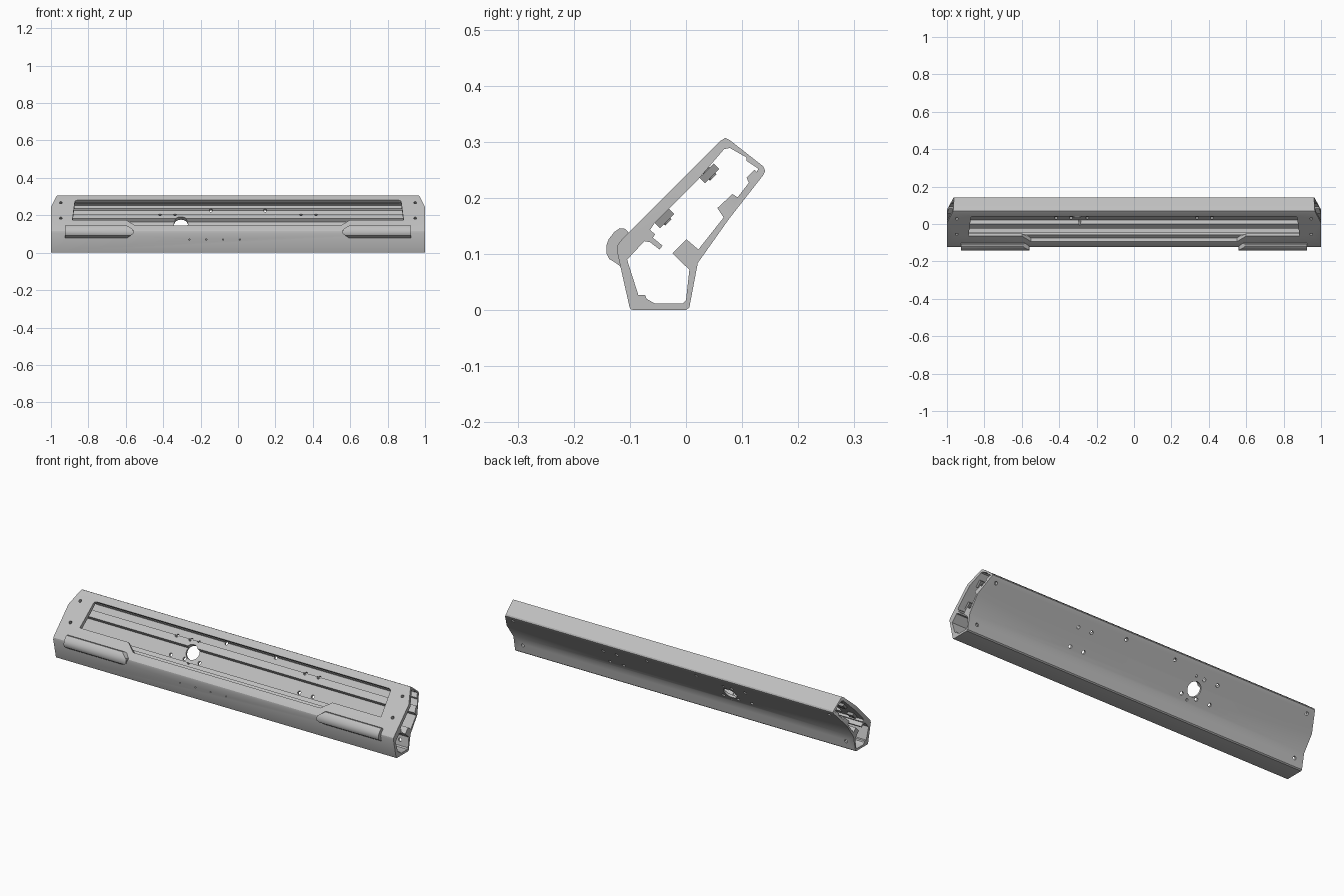
import bpy, bmesh, math
from mathutils import Vector, Matrix

if "Cube" in bpy.data.objects:
    bpy.data.objects.remove(bpy.data.objects["Cube"])

grey = bpy.data.materials.new("aluminium_grey")
grey.diffuse_color = (0.52, 0.52, 0.52, 1)
grey.use_nodes = True
grey.node_tree.nodes["Principled BSDF"].inputs["Base Color"].default_value = grey.diffuse_color
steel = bpy.data.materials.new("fastener_grey")
steel.diffuse_color = (0.30, 0.30, 0.30, 1)
steel.use_nodes = True
steel.node_tree.nodes["Principled BSDF"].inputs["Base Color"].default_value = steel.diffuse_color

R = math.sqrt(0.5)
FRONT_N = Vector((0, -R, R))            # outward normal of the sloping front wall
BACK_N = Vector((0, 0.809, -0.588))     # outward normal of the sloping back wall


def end_x(y, z):
    """Half length of the tube; the upper corners of both ends are cut back."""
    return 1 - 0.26 * max(0, y + z - 0.25)


def front_point(x, s, d=0):
    """Point on the front wall: s = y + z, d = distance outward."""
    return Vector((x, (s - 0.24) / 2, (s + 0.24) / 2)) + FRONT_N * d


def back_point(x, z):
    return Vector((x, 0.02 + (z - 0.085) * 0.727, z))


def finish(bm, name, mat, helper=False):
    bmesh.ops.recalc_face_normals(bm, faces=bm.faces[:])
    mesh = bpy.data.meshes.new(name)
    bm.to_mesh(mesh)
    bm.free()
    mesh.materials.append(mat)
    ob = bpy.data.objects.new(name, mesh)
    bpy.context.collection.objects.link(ob)
    ob.hide_render = helper
    return ob


def fill_loops(bm, loops):
    edges = []
    for pts in loops:
        vs = [bm.verts.new(p) for p in pts]
        edges += [bm.edges.new((vs[i - 1], vs[i])) for i in range(len(vs))]
    bmesh.ops.triangle_fill(bm, use_beauty=True, edges=edges)


def prism(name, pts, vec, mat, helper=False):
    bm = bmesh.new()
    fill_loops(bm, [pts])
    r = bmesh.ops.extrude_face_region(bm, geom=bm.faces[:])
    for v in r["geom"]:
        if isinstance(v, bmesh.types.BMVert):
            v.co += vec
    return finish(bm, name, mat, helper)


def add_rod(bm, centre, normal, radius, depth, sides=20):
    m = Matrix.Translation(centre) @ normal.to_track_quat('Z', 'Y').to_matrix().to_4x4()
    bmesh.ops.create_cone(bm, cap_ends=True, segments=sides, radius1=radius,
                          radius2=radius, depth=depth, matrix=m)


# Hollow extruded rail: outer and inner outline in (y, z)
outer = [(-.093, 0), (0, 0), (.006, .005), (.021, .084), (.077, .163), (.138, .241),
         (.141, .248), (.138, .256), (.078, .303), (.070, .307), (.062, .302),
         (.005, .245), (-.116, .124), (-.122, .116), (-.123, .105), (-.101, .007), (-.099, .002)]
inner = [(-.085, .027), (-.073, .027), (-.070, .020), (-.056, .012), (-.006, .012), (.000, .018),
         (.006, .072), (-.024, .101), (.001, .126), (.022, .108), (.067, .165), (.056, .182),
         (.083, .207), (.092, .201), (.112, .227), (.108, .236), (.122, .250), (.126, .246),
         (.129, .252), (.108, .266), (.108, .272), (.078, .289), (.068, .287), (.0205, .2315),
         (-.056, .155), (-.064, .143), (-.055, .135), (-.059, .129), (-.042, .115),
         (-.047, .108), (-.064, .121), (-.074, .123), (-.105, .090)]
inner[23] = (.0195, .2305)
bm = bmesh.new()
fill_loops(bm, [[(-1, y, z) for y, z in outer], [(-1, y, z) for y, z in inner]])
r = bmesh.ops.extrude_face_region(bm, geom=bm.faces[:])
for v in r["geom"]:
    if isinstance(v, bmesh.types.BMVert):
        v.co.x = 1
for v in bm.verts:
    v.co.x *= end_x(v.co.y, v.co.z)
rail = finish(bm, "rail_housing", grey)

# Long window through the front wall, dropping lower in the middle
half = [(.86, .322), (.872, .312), (.885, .112), (.60, .112), (.55, .052)]
outline = half + [(-x, s) for x, s in reversed(half)]
window = prism("window_cutter", [front_point(x, s, .03) for x, s in outline],
               FRONT_N * -.058, grey, True)

# Holes: cable hole, mounting holes in the back wall, end screw holes
bm = bmesh.new()
add_rod(bm, back_point(-.305, .147), BACK_N, .037, .12, 32)
back_holes = [(x, z) for x in (-.417, -.337, .337, .417) for z in (.193, .115)]
back_holes += [(-.145, .22), (.145, .22), (-.29, .195), (-.29, .10), (-.25, .115)]
back_holes += [(sx * .93, .225) for sx in (-1, 1)]
for x, z in back_holes:
    add_rod(bm, back_point(x, z), BACK_N, .006 if abs(x) == .29 else .009, .09, 12)
for sx in (-1, 1):
    for s in (.295, .13):
        add_rod(bm, front_point(sx * .947, s), FRONT_N, .008, .07, 12)
    add_rod(bm, Vector((sx * .95, .013, .045)), Vector((0, .98, -.18)), .009, .04, 12)
for x in (-.26, -.17, -.08, .01):
    add_rod(bm, Vector((x, -.115, .070)), Vector((0, -.98, -.2)), .004, .04, 8)
holes = finish(bm, "hole_cutter", grey, True)

for cutter in (window, holes):
    mod = rail.modifiers.new("cut", 'BOOLEAN')
    mod.operation, mod.solver, mod.object = 'DIFFERENCE', 'EXACT', cutter
bpy.context.view_layer.objects.active = rail
for mod in rail.modifiers[:]:
    bpy.ops.object.modifier_apply(modifier=mod.name)
for cutter in (window, holes):
    bpy.data.objects.remove(cutter)

# Rounded grip pads on the nose, with a chamfered inner end
pad = [(-.103, .139), (-.109, .145), (-.118, .146), (-.128, .139), (-.138, .126), (-.142, .115),
       (-.142, .102), (-.137, .091), (-.128, .086), (-.117, .078), (-.108, .090), (-.100, .120)]
smooth = [rail]
for sx, side in ((-1, "left"), (1, "right")):
    ob = prism(side + "_grip_pad", [(sx * .925, y, z) for y, z in pad],
               Vector((-sx * .365, 0, 0)), grey)
    for v in ob.data.vertices:
        if abs(v.co.x) < .7:
            v.co.x += sx * max(0, abs(v.co.z - .112) - .012) * 1.6
    smooth.append(ob)
    # Square nuts behind the end screws
    for s, tag in ((.285, "upper"), (.125, "lower")):
        bm = bmesh.new()
        m = Matrix.Translation(front_point(sx * .947, s, -.027)) @ Matrix.Rotation(math.pi / 4, 4, 'X')
        bmesh.ops.create_cube(bm, size=1, matrix=m @ Matrix.Diagonal((.036, .036, .014, 1)))
        add_rod(bm, front_point(sx * .947, s, -.027), FRONT_N, .008, .02, 12)
        finish(bm, side + "_" + tag + "_nut", steel)

for ob in smooth:
    bpy.ops.object.select_all(action='DESELECT')
    ob.select_set(True)
    bpy.context.view_layer.objects.active = ob
    bpy.ops.object.shade_smooth_by_angle(angle=math.radians(30))
